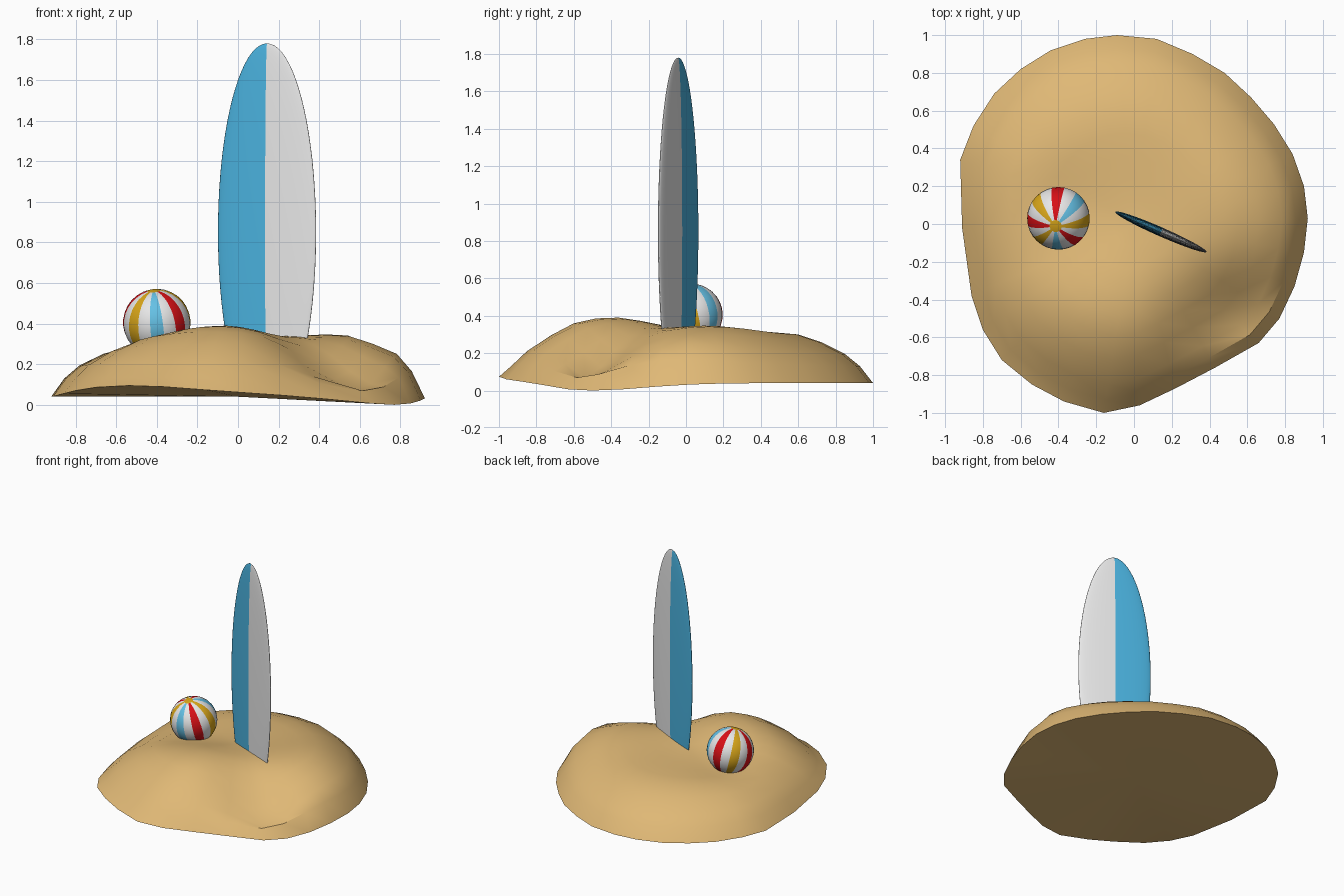
import bpy
import bmesh
from math import atan2, cos, degrees, exp, hypot, radians
from mathutils import Matrix, Vector

default_cube = bpy.data.objects.get("Cube")
if default_cube:
    bpy.data.objects.remove(default_cube, do_unlink=True)


def make_material(name, rgb):
    material = bpy.data.materials.new(name)
    material.use_nodes = True
    color = (*rgb, 1.0)
    material.diffuse_color = color
    shader = material.node_tree.nodes["Principled BSDF"]
    shader.inputs["Base Color"].default_value = color
    shader.inputs["Roughness"].default_value = 0.8
    return material


sand = make_material("sand", (0.74, 0.48, 0.18))
white = make_material("white", (0.85, 0.85, 0.85))
board_blue = make_material("board blue", (0.07, 0.45, 0.74))
ball_blue = make_material("ball blue", (0.13, 0.53, 0.78))
red = make_material("red", (0.68, 0.005, 0.008))
yellow = make_material("yellow", (0.69, 0.38, 0.01))


def finish(bm, name, materials, smooth_angle):
    """Turn a bmesh into a smooth-shaded object."""
    bmesh.ops.recalc_face_normals(bm, faces=bm.faces)
    mesh = bpy.data.meshes.new(name)
    bm.to_mesh(mesh)
    bm.free()
    for material in materials:
        mesh.materials.append(material)
    obj = bpy.data.objects.new(name, mesh)
    bpy.context.collection.objects.link(obj)
    bpy.ops.object.select_all(action="DESELECT")
    obj.select_set(True)
    bpy.context.view_layer.objects.active = obj
    bpy.ops.object.shade_smooth_by_angle(angle=radians(smooth_angle))
    return obj


def bump(x, y, center_x, center_y, width_x, width_y):
    dx = (x - center_x) / width_x
    dy = (y - center_y) / width_y
    return exp(-(dx * dx + dy * dy) / 2)


# Sand mound: rings shrinking from an irregular outline
outline = [
    (-.92, .34), (-.85, .52), (-.74, .69), (-.6, .82), (-.44, .92),
    (-.26, .98), (-.09, 1), (.12, .98), (.31, .9), (.48, .8),
    (.62, .67), (.74, .53), (.84, .37), (.9, .2), (.92, .03),
    (.9, -.15), (.85, -.33), (.77, -.5), (.66, -.63), (.43, -.76),
    (.22, -.87), (.03, -.96), (-.16, -1), (-.37, -.94), (-.54, -.85),
    (-.7, -.72), (-.8, -.56), (-.86, -.38), (-.91, -.02),
]
# Distance from the middle and height there
dome_rings = [(.93, .13), (.85, .195), (.72, .26), (.6, .3),
              (.48, .31), (.36, .315), (.24, .315), (.12, .315)]


def rim_height(x, y):
    raised = .055 * bump(x, y, -.55, -.88, .42, .35)
    sunken = .04 * bump(x, y, .77, -.5, .3, .3)
    return .04 + raised - sunken


def dune_relief(x, y):
    front_ridge = .08 * bump(x, y, -.08, -.42, .28, .24)
    back_ridge = .04 * bump(x, y, .52, .15, .2, .25)
    right_edge = .05 * bump(x, y, .85, -.05, .12, .28)
    gully = .15 * bump(x, y, .5, -.48, .19, .16)
    ball_dip = .04 * bump(x, y, -.4, .05, .18, .2)
    return front_ridge + back_ridge + right_edge - gully - ball_dip


bm = bmesh.new()
rim = [bm.verts.new((x, y, rim_height(x, y))) for x, y in outline]
loops = [rim]
for t, height in dome_rings:
    fade = min(1, (1 - t) * 9)
    loops.append([
        bm.verts.new((x * t, y * t, height + fade * dune_relief(x * t, y * t)))
        for x, y in outline
    ])
summit = bm.verts.new((0, 0, .315 + dune_relief(0, 0)))
underside = bm.verts.new((0, 0, .04))
count = len(outline)
for i in range(count):
    j = (i + 1) % count
    for outer, inner in zip(loops, loops[1:]):
        bm.faces.new((outer[i], outer[j], inner[j], inner[i]))
    bm.faces.new((loops[-1][i], loops[-1][j], summit))
    bm.faces.new((rim[j], rim[i], underside))
finish(bm, "sand_mound", [sand], 35)

# Surfboard: thin ellipsoid with its tail cut off inside the sand
bm = bmesh.new()
bmesh.ops.create_uvsphere(bm, u_segments=48, v_segments=40, radius=1)
bmesh.ops.scale(bm, vec=(.264, .024, .93), verts=bm.verts)
bmesh.ops.bisect_plane(
    bm, geom=bm.verts[:] + bm.edges[:] + bm.faces[:],
    plane_co=(0, 0, -.7), plane_no=(0, 0, 1), clear_inner=True)
bmesh.ops.holes_fill(bm, edges=[e for e in bm.edges if e.is_boundary])
for face in bm.faces:
    face.material_index = 1 if face.calc_center_median().x < 0 else 0
surfboard = finish(bm, "surfboard", [white, board_blue], 80)
surfboard.location = (.143, -.042, .85)
surfboard.rotation_euler.z = radians(-23.7)

# Beach ball: white with eight coloured stripes and a yellow cap at each pole
ball_radius = .166
bm = bmesh.new()
bmesh.ops.create_uvsphere(bm, u_segments=32, v_segments=16, radius=ball_radius)
WHITE, RED, BLUE, YELLOW = range(4)
# Anticlockwise from the model's left
stripes = [YELLOW, BLUE, RED, YELLOW, RED, YELLOW, BLUE, RED]
cap_height = ball_radius * cos(radians(12))
for face in bm.faces:
    center = face.calc_center_median()
    sector = round(degrees(atan2(center.y, center.x)) / 22.5) % 16
    if abs(center.z) > cap_height:
        face.material_index = YELLOW
    elif sector % 2 == 0:
        face.material_index = stripes[sector // 2]
    else:
        face.material_index = WHITE
ball = finish(bm, "beach_ball", [white, red, ball_blue, yellow], 40)
lean = Vector((0, 0, 1)).rotation_difference(Vector((-.09, -.25, .96)))
ball.rotation_euler = lean.to_euler()
ball.location = (-.4, .03, .405)
